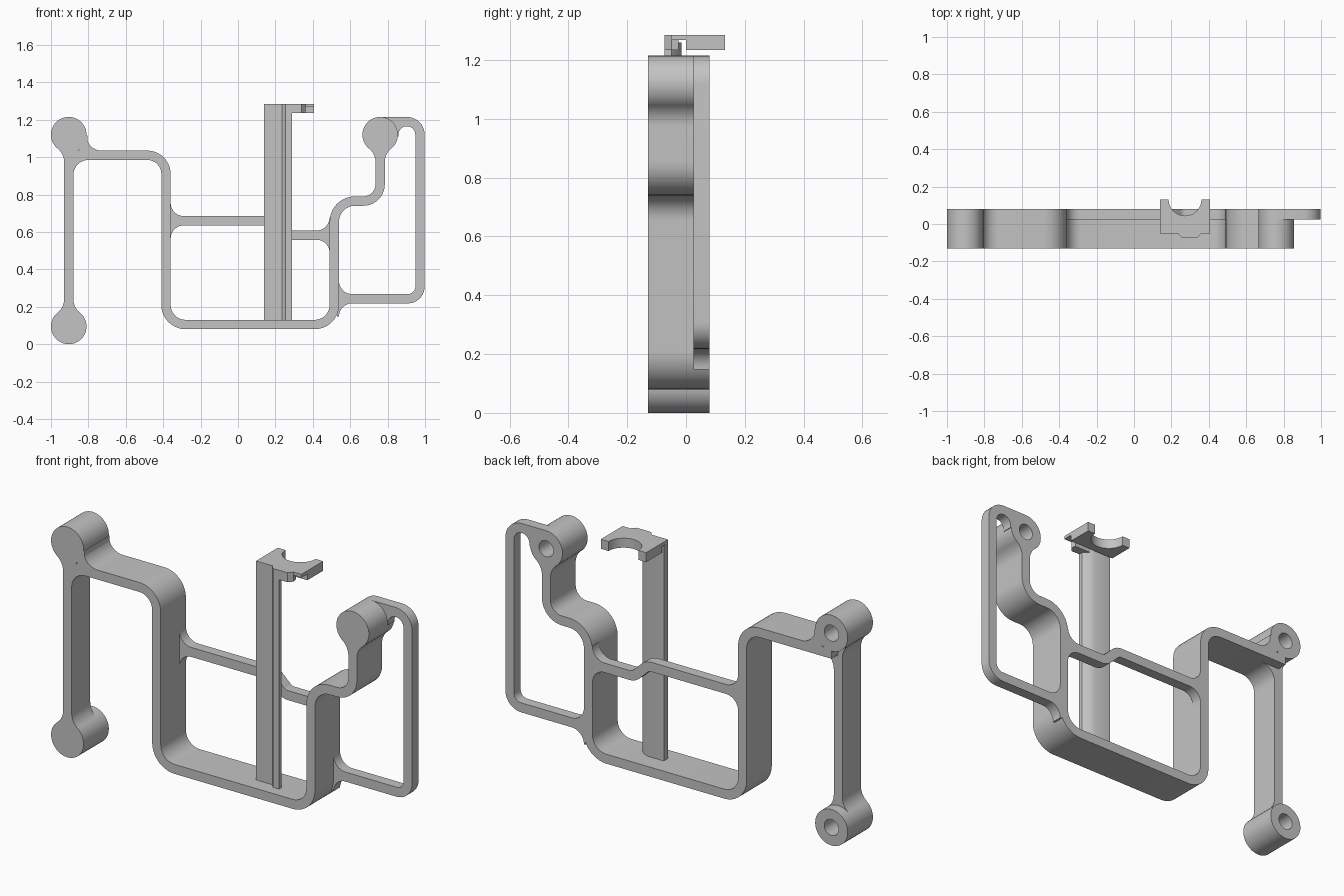
import bpy, bmesh, math
from mathutils import Vector

cube = bpy.data.objects.get("Cube")
if cube:
    bpy.data.objects.remove(cube, do_unlink=True)

grey = bpy.data.materials.new("plain grey")
grey.use_nodes = True
colour = (0.55, 0.55, 0.55, 1)
grey.diffuse_color = colour
grey.node_tree.nodes["Principled BSDF"].inputs["Base Color"].default_value = colour

FRONT, STEP, BACK = -0.13, 0.025, 0.08   # depth levels
FULL, THIN, ROD = (FRONT, BACK), (STEP, BACK), (FRONT, STEP)
HALF = 0.025                             # half the bar width
R_BOSS, R_HOLE = 0.095, 0.042
SEG = 10


def finish(name, bm):
    bmesh.ops.recalc_face_normals(bm, faces=bm.faces)
    mesh = bpy.data.meshes.new(name)
    bm.to_mesh(mesh)
    bm.free()
    mesh.materials.append(grey)
    obj = bpy.data.objects.new(name, mesh)
    bpy.context.collection.objects.link(obj)
    return obj


def prism(name, points, lo, hi, upright=False):
    """Extrude an (x, z) outline along y, or an (x, y) outline along z."""
    bm = bmesh.new()
    place = (lambda p: (p[0], p[1], lo)) if upright else (lambda p: (p[0], lo, p[1]))
    face = bm.faces.new([bm.verts.new(place(p)) for p in points])
    geom = bmesh.ops.extrude_face_region(bm, geom=[face])["geom"]
    move = Vector((0, 0, hi - lo)) if upright else Vector((0, hi - lo, 0))
    bmesh.ops.translate(bm, vec=move, verts=[v for v in geom if isinstance(v, bmesh.types.BMVert)])
    return finish(name, bm)


def box(name, x0, x1, z0, z1, depth):
    return prism(name, [(x0, z0), (x1, z0), (x1, z1), (x0, z1)], *depth)


def strip(name, path, depth):
    """Bar of constant width along (x, z, corner radius) points."""
    pts = [Vector(p[:2]) for p in path]
    line = [(pts[0], (pts[1] - pts[0]).normalized())]
    for i in range(1, len(pts) - 1):
        a = (pts[i] - pts[i - 1]).normalized()
        b = (pts[i + 1] - pts[i]).normalized()
        r, turn = path[i][2], math.atan2(a.x * b.y - a.y * b.x, a.dot(b))
        side = math.copysign(1, turn)
        start = pts[i] - a * r * math.tan(abs(turn) / 2)
        centre = start + Vector((-a.y, a.x)) * r * side
        for k in range(SEG + 1):
            t = turn * k / SEG
            d = Vector((a.x * math.cos(t) - a.y * math.sin(t),
                        a.x * math.sin(t) + a.y * math.cos(t)))
            line.append((centre - Vector((-d.y, d.x)) * r * side, d))
    line.append((pts[-1], (pts[-1] - pts[-2]).normalized()))
    left = [p + Vector((-d.y, d.x)) * HALF for p, d in line]
    right = [p - Vector((-d.y, d.x)) * HALF for p, d in line]
    return prism(name, left + right[::-1], *depth)


def fillet(name, x, z, sx, sz, r, depth):
    """Concave corner web filling the quadrant (sx, sz) next to (x, z)."""
    arc = [(x + sx * r * (1 - math.sin(t)), z + sz * r * (1 - math.cos(t)))
           for t in (math.pi / 2 * k / SEG for k in range(SEG + 1))]
    inset = 0.01
    pts = [(x - sx * inset, z - sz * inset), (arc[0][0], z - sz * inset)] + arc
    pts.append((x - sx * inset, arc[-1][1]))
    return prism(name, pts, *depth)


def neck(name, x, z, s, depth, r=0.09):
    """Flare from a round boss into a vertical bar; s is +1 up, -1 down."""
    h = math.sqrt((R_BOSS + r) ** 2 - (HALF + r) ** 2)
    end = math.atan2(h, HALF + r)
    arc = [(HALF + r - r * math.cos(end * k / SEG), h - r * math.sin(end * k / SEG))
           for k in range(SEG + 1)]
    pts = [(x + u, z + s * v) for u, v in arc] + [(x - u, z + s * v) for u, v in arc[::-1]]
    return prism(name, pts, *depth)


def boss(name, x, z):
    """Cylinder with a blind hole in its back."""
    bm = bmesh.new()
    floor = -0.08
    prof = [(0, FRONT), (R_BOSS, FRONT), (R_BOSS, BACK), (R_HOLE, BACK), (R_HOLE, floor), (0, floor)]
    verts = [bm.verts.new((x + r, y, z)) for r, y in prof]
    edges = [bm.edges.new(e) for e in zip(verts, verts[1:])]
    bmesh.ops.spin(bm, geom=verts + edges, cent=(x, 0, z), axis=(0, 1, 0),
                   angle=2 * math.pi, steps=48)
    bmesh.ops.remove_doubles(bm, verts=bm.verts, dist=0.0001)
    return finish(name, bm)


# Round bosses
LX, RX, TOP, LOW = -0.905, 0.76, 1.12, 0.095
boss("upper_right_boss", LX, TOP)
boss("lower_right_boss", LX, LOW)
boss("upper_left_boss", RX, TOP)

# Main frame
strip("main_frame", [(LX, 1.01), (-0.385, 1.01, 0.1), (-0.385, 0.105, 0.105),
                     (0.515, 0.105, 0.105), (0.515, 0.765, 0.11),
                     (RX, 0.765, 0.09), (RX, TOP - 0.07)], FULL)
neck("upper_left_neck", RX, TOP, -1, FULL)
fillet("arm_web", LX + R_BOSS, 1.035, 1, 1, 0.08, FULL)
box("arm_web_root", -0.85, -0.805, 1.02, 1.115, FULL)

# Side rod joining the two outer bosses
strip("side_rod", [(LX, LOW + 0.07), (LX, TOP - 0.07)], ROD)
neck("lower_rod_neck", LX, LOW, 1, ROD)
neck("upper_rod_neck", LX, TOP, -1, ROD)
fillet("rod_web", LX + HALF, 0.985, 1, -1, 0.08, ROD)

# Thin cross bar with a step behind the post
strip("cross_bar", [(-0.385, 0.66), (0.17, 0.66, 0.06), (0.25, 0.583, 0.06), (0.515, 0.583)], THIN)
for s, z_right, z_left in ((1, 0.685, 0.608), (-1, 0.635, 0.558)):
    fillet("cross_bar_right_web", -0.36, z_right, 1, s, 0.07, THIN)
    fillet("cross_bar_left_web", 0.49, z_left, -1, s, 0.07, THIN)

# Thin side loop
strip("side_loop", [(0.515, 0.243), (0.973, 0.243, 0.065), (0.973, 1.19, 0.07), (RX, 1.19)], THIN)
for s, z in ((1, 0.268), (-1, 0.218)):
    fillet("loop_web", 0.54, z, 1, s, 0.07, THIN)
fillet("loop_top_web", 0.858, 1.165, 1, -1, 0.045, THIN)
box("loop_top_root", 0.815, 0.858, 1.11, 1.19, THIN)

# Upright post
prism("post", [(0.14, -0.05), (0.235, -0.05), (0.255, -0.073), (0.29, -0.073), (0.29, -0.05),
               (0.265, -0.028), (0.235, -0.015), (0.14, -0.015)], 0.13, 1.26, True)

# Hook plate on the post: forked top with a stepped underside
X0, X1, TIP, NOTCH = 0.14, 0.405, 0.132, 0.088
mid = (X0 + X1) / 2
notch = [(mid + NOTCH * math.cos(math.pi * k / 20), TIP - NOTCH * math.sin(math.pi * k / 20))
         for k in range(21)]
front = [(X0, -0.05), (0.235, -0.05), (0.255, -0.073), (0.34, -0.073), (0.36, -0.05)]
prism("hook_top", front + [(X1, -0.05), (X1, TIP)] + notch + [(X0, TIP)], 1.268, 1.285, True)
prism("hook_fork", [(X0, 0), (X1, 0), (X1, TIP)] + notch + [(X0, TIP)], 1.235, 1.275, True)
prism("hook_rail", front + [(0.355, -0.025), (X0, -0.025)], 1.235, 1.275, True)

# Smooth the round parts, keep edges sharp
bpy.ops.object.select_all(action="DESELECT")
parts = [o for o in bpy.context.scene.objects
         if o.type == "MESH" and grey.name in o.data.materials]
for obj in parts:
    obj.select_set(True)
bpy.context.view_layer.objects.active = parts[0]
bpy.ops.object.shade_smooth_by_angle(angle=math.radians(30))
